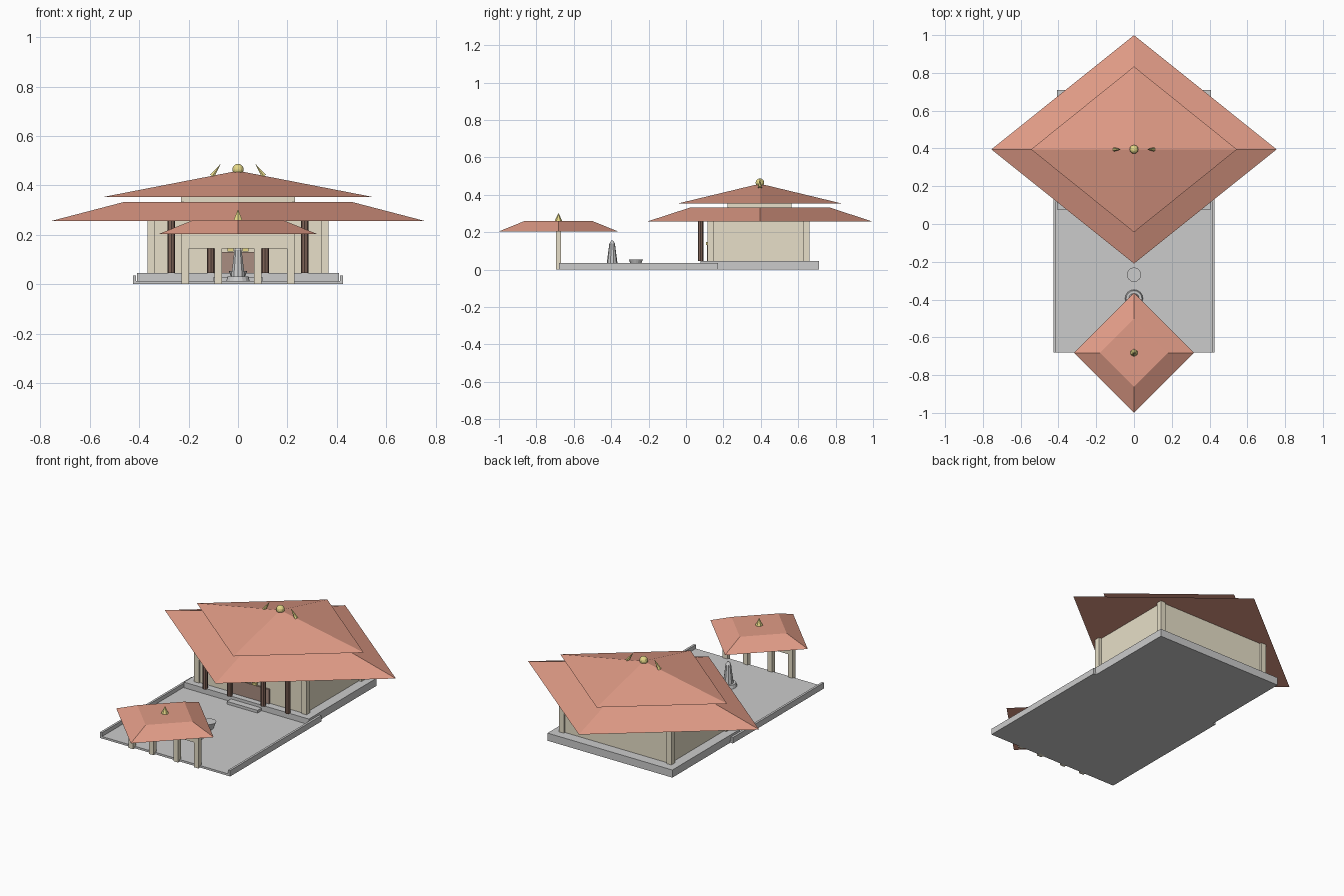
import bpy, bmesh, math
from mathutils import Matrix, Vector

if "Cube" in bpy.data.objects:
    bpy.data.objects.remove(bpy.data.objects["Cube"])


def material(name, rgb):
    m = bpy.data.materials.new(name)
    m.diffuse_color = (*rgb, 1)
    m.use_nodes = True
    m.node_tree.nodes["Principled BSDF"].inputs["Base Color"].default_value = m.diffuse_color
    return m


ROOF = material("roof_tile", (0.75, 0.33, 0.24))
WALL = material("plaster", (0.80, 0.74, 0.58))
WOOD = material("dark_wood", (0.22, 0.13, 0.10))
DOOR = material("door_wood", (0.40, 0.27, 0.22))
GOLD = material("gold", (0.80, 0.70, 0.25))


def finish(bm, name, mat):
    mesh = bpy.data.meshes.new(name)
    bm.to_mesh(mesh)
    bm.free()
    ob = bpy.data.objects.new(name, mesh)
    bpy.context.collection.objects.link(ob)
    if mat:
        mesh.materials.append(mat)
    return ob


def box(name, x, y, z, mat=None):
    """Box from (min, max) ranges."""
    bm = bmesh.new()
    bmesh.ops.create_cube(bm, size=1)
    lo, hi = Vector((x[0], y[0], z[0])), Vector((x[1], y[1], z[1]))
    mx = Matrix.Translation((lo + hi) / 2) @ Matrix.Diagonal((*(hi - lo), 1))
    bmesh.ops.transform(bm, matrix=mx, verts=bm.verts)
    return finish(bm, name, mat)


def cone(name, x, y, z, r1, r2, sides, mat=None, sy=1.0, tilt=0.0):
    """Cone, frustum or cylinder spanning the z range."""
    bm = bmesh.new()
    bmesh.ops.create_cone(bm, cap_ends=True, segments=sides, radius1=r1,
                          radius2=r2, depth=z[1] - z[0])
    bmesh.ops.remove_doubles(bm, verts=bm.verts, dist=1e-5)
    mx = (Matrix.Translation((x, y, sum(z) / 2)) @ Matrix.Rotation(tilt, 4, 'Y')
          @ Matrix.Diagonal((1, sy, 1, 1)))
    bmesh.ops.transform(bm, matrix=mx, verts=bm.verts)
    return finish(bm, name, mat)


# Courtyard floor, side curbs and hall platform
box("courtyard_floor", (-0.425, 0.425), (-0.68, 0.17), (0, 0.012))
for s in (-1, 1):
    box("courtyard_curb", sorted((s * 0.412, s * 0.425)), (-0.68, 0.17), (0, 0.035))
box("hall_platform", (-0.408, 0.408), (0.078, 0.71), (0, 0.045))
box("entrance_step", (-0.10, 0.10), (0.04, 0.08), (0, 0.028))

# Hall walls, corner posts, door and front columns
box("hall_walls", (-0.35, 0.35), (0.122, 0.65), (0.045, 0.257), WALL)
for x in (-0.351, 0.351):
    for y in (0.13, 0.645):
        box("corner_post", (x - 0.016, x + 0.016), (y - 0.016, y + 0.016),
            (0.045, 0.257), WALL)
box("hall_door", (-0.125, 0.125), (0.112, 0.125), (0.045, 0.13), DOOR)
for x in (-0.03, 0.03):
    box("door_ornament", (x - 0.012, x + 0.012), (0.106, 0.123), (0.132, 0.146), GOLD)
for x in (-0.27, -0.11, 0.11, 0.27):
    cone("front_column", x, 0.078, (0.045, 0.257), 0.015, 0.015, 8, WOOD)

# Two-tier hall roof with a clerestory between
cone("lower_roof", 0, 0.395, (0.256, 0.333), 0.755, 0.46, 4, ROOF, 0.801)
box("clerestory", (-0.23, 0.23), (0.222, 0.565), (0.33, 0.358), WALL)
cone("upper_roof", 0, 0.395, (0.353, 0.453), 0.545, 0.03, 4, ROOF, 0.805)

# Roof ornaments
bm = bmesh.new()
bmesh.ops.create_uvsphere(bm, u_segments=12, v_segments=8, radius=0.023,
                          matrix=Matrix.Translation((0, 0.395, 0.464)))
finish(bm, "roof_ball", GOLD)
for s in (-1, 1):
    cone("roof_horn", s * 0.088, 0.395, (0.432, 0.490), 0.011, 0.001, 6, GOLD,
         tilt=-s * math.radians(35))

# Gate: posts, lintel, roof and finial
for x in (-0.213, -0.08, 0.08, 0.213):
    box("gate_post", (x - 0.015, x + 0.015), (-0.695, -0.668), (0, 0.21), WALL)
box("gate_lintel", (-0.213, 0.213), (-0.692, -0.671), (0.145, 0.21), WALL)
cone("gate_roof", 0, -0.682, (0.204, 0.26), 0.318, 0.18, 4, ROOF)
cone("gate_finial", 0, -0.682, (0.258, 0.303), 0.021, 0.0, 6, GOLD)

# Stone pillar and water basin in the courtyard
cone("pillar_base", 0, -0.395, (0.01, 0.032), 0.048, 0.042, 16)
cone("pillar_shaft", 0, -0.395, (0.03, 0.14), 0.029, 0.015, 10)
cone("pillar_tip", 0, -0.395, (0.138, 0.156), 0.016, 0.004, 10)
cone("basin", 0, -0.268, (0.01, 0.054), 0.02, 0.038, 16)
